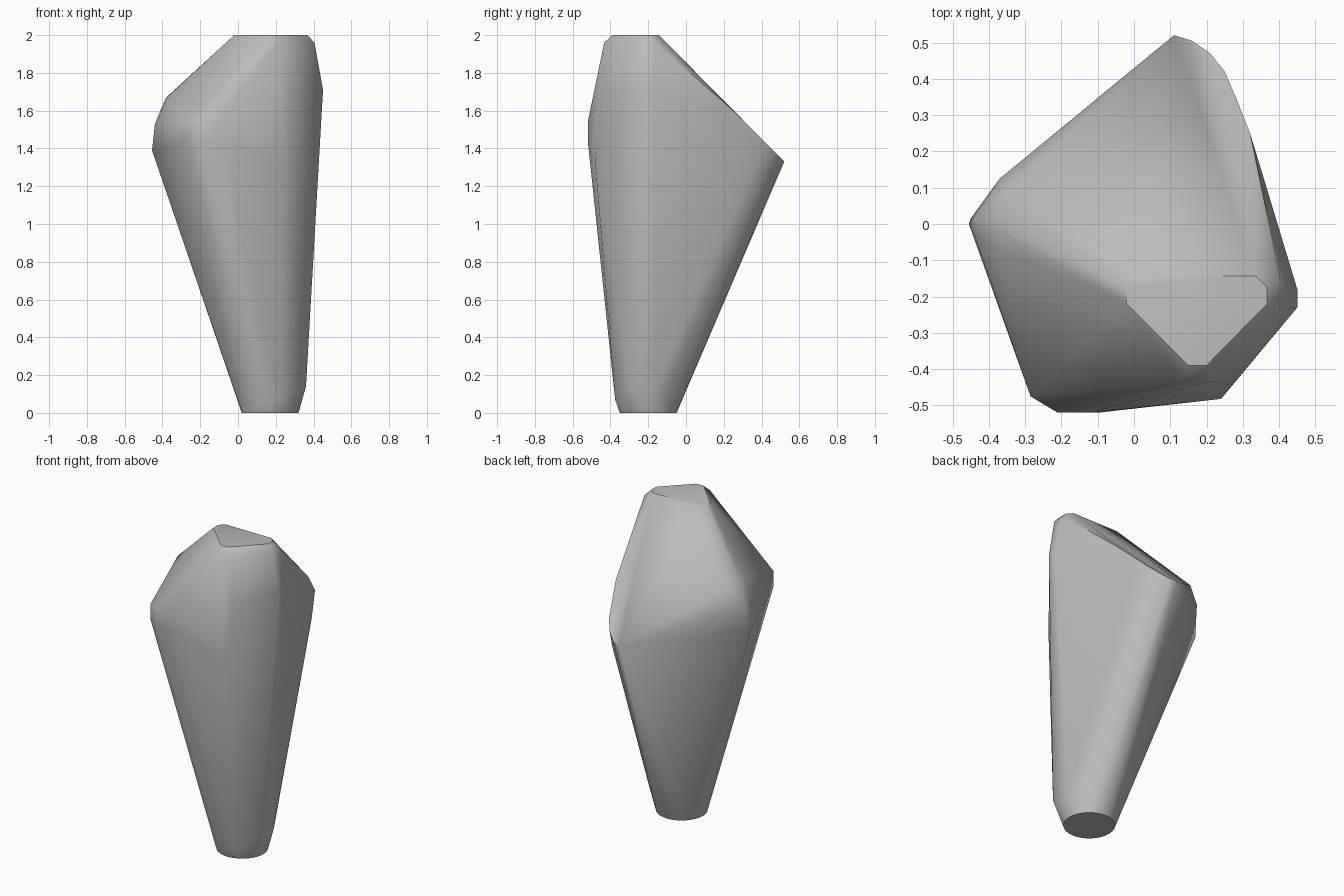
import bpy
import bmesh
from math import cos, sin, tau, radians

default_cube = bpy.data.objects.get("Cube")
if default_cube:
    bpy.data.objects.remove(default_cube, do_unlink=True)


def make_material(name, color):
    material = bpy.data.materials.new(name)
    material.use_nodes = True
    material.diffuse_color = color
    material.node_tree.nodes["Principled BSDF"].inputs["Base Color"].default_value = color
    return material


def at_height(z, outline):
    """Lift a flat outline to one height."""
    return [(x, y, z) for x, y in outline]


def on_slope(outline):
    """Lift an outline onto the tilted rear facet."""
    return [(x, y, 1.85 - y) for x, y in outline]


# round foot
foot = [(.17 + .15 * cos(tau * i / 32), -.2 + .15 * sin(tau * i / 32), 0) for i in range(32)]

# chamfers just above the foot
foot_chamfer = at_height(.14, [(.36, -.3), (.36, -.16), (.32, -.09)])
foot_chamfer += at_height(.07, [(.13, -.375), (.22, -.375)])

# flat crown and the narrow bevel below it
crown = at_height(2, [(-.02, -.22), (-.02, -.175), (.01, -.143), (.335, -.143),
                      (.367, -.175), (.367, -.22), (.2, -.39), (.15, -.39)])
crown_bevel = at_height(1.96, [(.405, -.16), (.405, -.235), (.215, -.433), (.135, -.433)])

# blunt corners around the widest part
right_corner = at_height(1.71, [(.45, -.18), (.45, -.23)])
front_ridge = [(.27, -.445, 1.68), (.24, -.482, 1.34), (.2, -.485, 1.36)]
front_corner = at_height(1.54, [(-.285, -.475), (-.21, -.52), (-.12, -.52)])
front_corner += at_height(1.44, [(-.285, -.475), (-.21, -.52), (-.1, -.52)])
left_corner = at_height(1.67, [(-.38, -.01), (-.375, -.07), (-.35, .09)])
left_corner += at_height(1.53, [(-.44, .02), (-.44, -.03), (-.37, .125)])
left_corner += at_height(1.39, [(-.455, 0), (-.45, .015)])

# rounded rear edge
rear_edge = on_slope([(.11, .52), (.16, .505), (.21, .47), (.25, .42), (.28, .35), (.32, .25)])
rear_edge += [(.24, .4, 1.25)]

# stone body wrapped around all the corners
bm = bmesh.new()
for corner in (foot + foot_chamfer + crown + crown_bevel + right_corner + front_ridge
               + front_corner + left_corner + rear_edge):
    bm.verts.new(corner)
hull = bmesh.ops.convex_hull(bm, input=bm.verts)
spare = {v for v in hull["geom_interior"] + hull["geom_unused"]
         if isinstance(v, bmesh.types.BMVert)}
bmesh.ops.delete(bm, geom=list(spare), context='VERTS')
bmesh.ops.dissolve_limit(bm, angle_limit=radians(1), verts=bm.verts, edges=bm.edges)
bmesh.ops.recalc_face_normals(bm, faces=bm.faces)

mesh = bpy.data.meshes.new("stone_body")
bm.to_mesh(mesh)
bm.free()
mesh.materials.append(make_material("stone grey", (.5, .5, .5, 1)))
stone = bpy.data.objects.new("stone_body", mesh)
bpy.context.collection.objects.link(stone)

# soft facets with crisp crown and foot edges
bpy.ops.object.select_all(action='DESELECT')
stone.select_set(True)
bpy.context.view_layer.objects.active = stone
bpy.ops.object.shade_smooth_by_angle(angle=radians(40))
